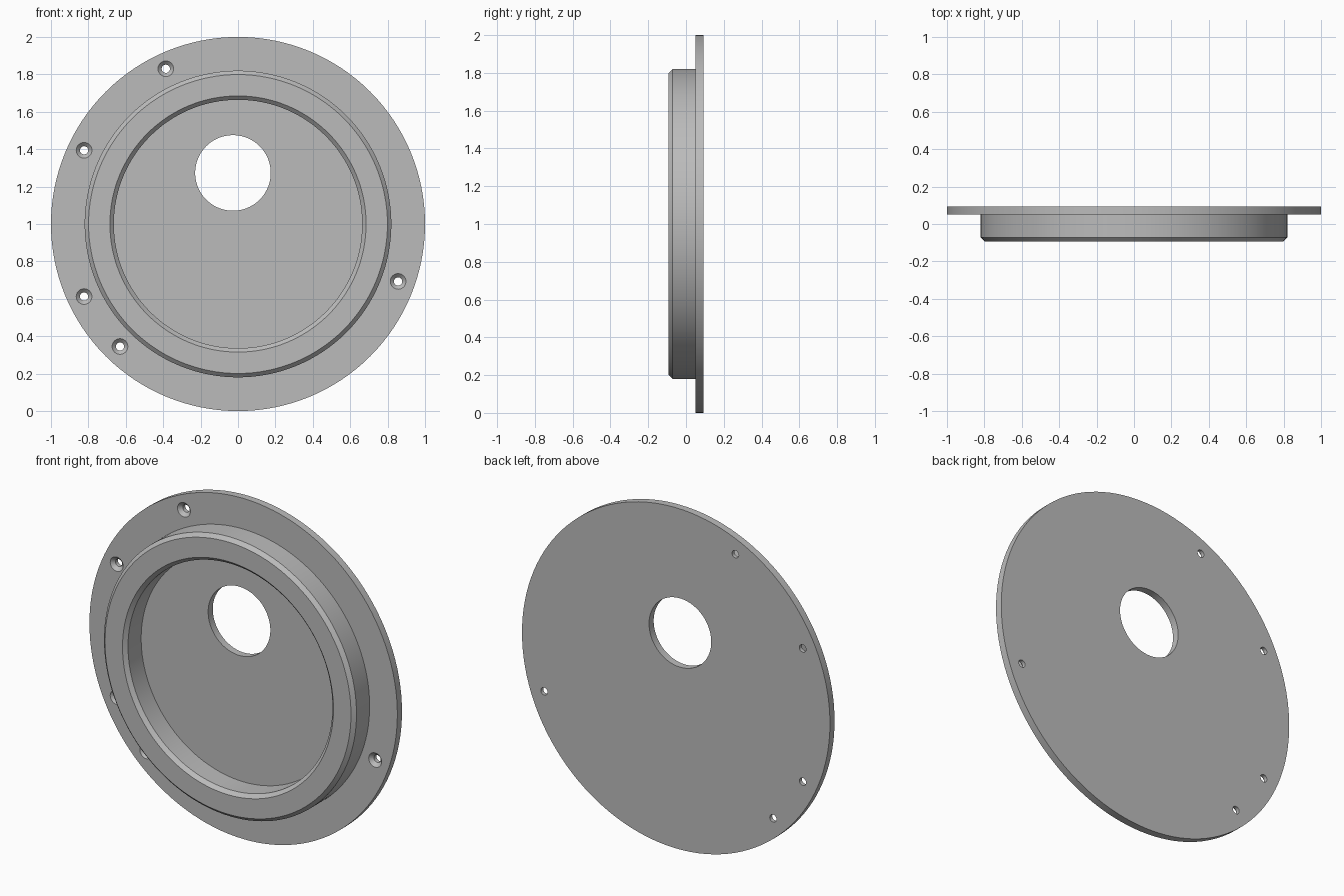
import bpy, bmesh
from math import cos, sin, tau

if "Cube" in bpy.data.objects:
    bpy.data.objects.remove(bpy.data.objects["Cube"])

BACK, FLANGE, FRONT = 0.093, 0.05, -0.093   # depths along y
CHAMFER = 0.021

metal = bpy.data.materials.new("plain grey metal")
metal.use_nodes = True
grey = (0.5, 0.5, 0.5, 1)
metal.diffuse_color = grey
metal.node_tree.nodes["Principled BSDF"].inputs["Base Color"].default_value = grey


def lathe(name, profile, x=0, z=1, sides=128):
    """Turn (radius, y) points about the y direction and cap both ends."""
    bm = bmesh.new()
    rings = [[bm.verts.new((x + r * cos(tau * i / sides), y, z + r * sin(tau * i / sides)))
              for i in range(sides)] for r, y in profile]
    for a, b in zip(rings, rings[1:]):
        for i in range(sides):
            j = (i + 1) % sides
            bm.faces.new((a[i], a[j], b[j], b[i]))
    bm.faces.new(rings[0])
    bm.faces.new(rings[-1])
    bmesh.ops.recalc_face_normals(bm, faces=bm.faces)
    mesh = bpy.data.meshes.new(name)
    bm.to_mesh(mesh)
    bm.free()
    mesh.materials.append(metal)
    obj = bpy.data.objects.new(name, mesh)
    bpy.context.collection.objects.link(obj)
    return obj


# Flange with raised, chamfered ring around a flat floor
cover = lathe("round_cover_plate", [
    (1, BACK), (1, FLANGE), (0.82, FLANGE),
    (0.82, FRONT + CHAMFER), (0.82 - CHAMFER, FRONT),
    (0.685, FRONT), (0.685 - CHAMFER, FRONT + CHAMFER), (0.685 - CHAMFER, FLANGE)])

# Off-centre port
cutters = [lathe("port_cutter", [(0.202, -0.05), (0.202, 0.2)], -0.027, 1.273, 96)]

# Countersunk screw holes
for x, z in [(-0.386, 1.83), (-0.823, 1.394), (-0.823, 0.612), (-0.631, 0.345), (0.856, 0.693)]:
    cutters.append(lathe("screw_hole_cutter", [
        (0.042, FLANGE - 0.02), (0.042, FLANGE),
        (0.022, FLANGE + 0.02), (0.022, 0.2)], x, z, 32))

bpy.ops.object.select_all(action="DESELECT")
cover.select_set(True)
bpy.context.view_layer.objects.active = cover
for cutter in cutters:
    mod = cover.modifiers.new("cut", "BOOLEAN")
    mod.operation = "DIFFERENCE"
    mod.solver = "EXACT"
    mod.object = cutter
    bpy.ops.object.modifier_apply(modifier=mod.name)
    bpy.data.objects.remove(cutter)

bpy.ops.object.shade_smooth_by_angle(angle=0.44)
